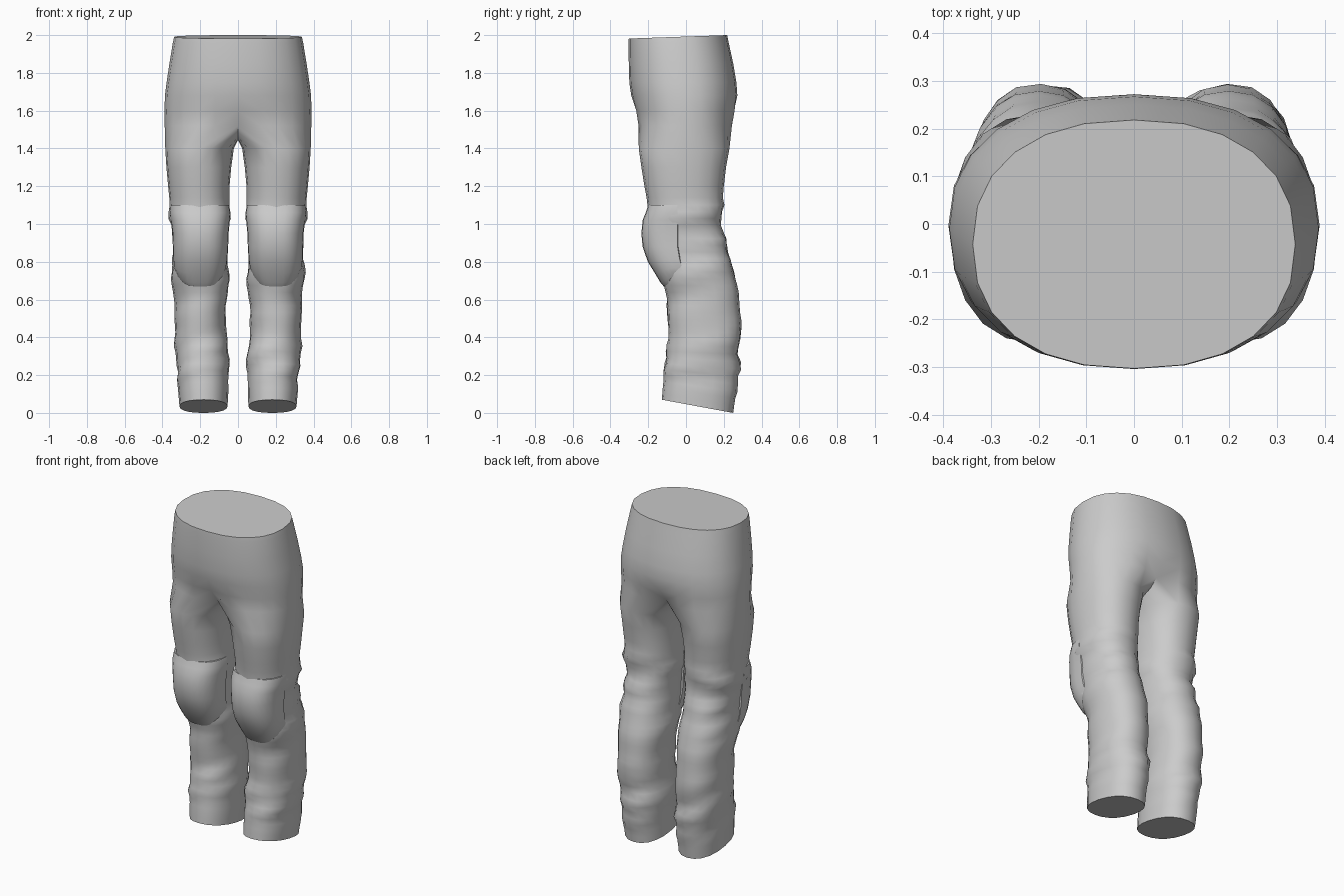
import bpy, bmesh
from math import sin, cos, pi, radians, exp, copysign

if "Cube" in bpy.data.objects:
    bpy.data.objects.remove(bpy.data.objects["Cube"])


def lerp_table(table, z):
    """Interpolate profile rows sorted by falling z."""
    if z >= table[0][0]:
        return table[0][1:]
    for a, b in zip(table, table[1:]):
        if z >= b[0]:
            t = (a[0] - z) / (a[0] - b[0])
            return [p + (q - p) * t for p, q in zip(a[1:], b[1:])]
    return table[-1][1:]


def sup(v, n):
    return copysign(abs(v) ** (2 / n), v)


# z, half width, front y, back y
SEAT = [(2.0, .338, -.303, .218), (1.96, .345, -.304, .226), (1.85, .363, -.303, .25),
        (1.75, .378, -.3, .267), (1.68, .387, -.29, .272), (1.6, .389, -.272, .266),
        (1.52, .388, -.262, .254)]

# z, inner x, outer x, front y, back y
LEG = [(1.46, .012, .387, -.256, .243), (1.4, .022, .385, -.25, .23), (1.3, .036, .379, -.236, .212),
       (1.2, .045, .37, -.22, .2), (1.12, .046, .362, -.205, .19), (1.05, .045, .36, -.2, .186),
       (.95, .055, .345, -.195, .2), (.85, .056, .34, -.175, .225), (.75, .056, .345, -.13, .25),
       (.65, .053, .345, -.11, .278), (.5, .056, .336, -.1, .288), (.38, .058, .328, -.088, .286),
       (.25, .052, .327, -.105, .278), (.12, .052, .317, -.122, .262), (.035, .055, .31, -.128, .25)]

# z, angle centre (degrees), height, outward size: cloth folds
FOLDS = [(1.09, 70, .03, .016), (1.04, 0, .022, .014), (1.04, 180, .022, .012), (.98, 80, .03, -.012),
         (.91, 50, .03, .014), (.86, 110, .025, -.01), (.79, 30, .03, .013), (.71, 200, .04, .014),
         (.72, -20, .04, .012), (.6, -50, .05, -.012), (.55, 190, .05, -.012), (.46, 70, .04, .008),
         (.36, 10, .035, .014), (.33, 95, .03, -.014), (.34, 250, .035, .014), (.26, 100, .025, .018),
         (.27, 190, .035, .012), (.22, -60, .03, .013), (.2, 20, .03, -.012), (.16, 100, .03, .01),
         (.45, 215, .05, -.01)]


def fold(z, ang, side):
    d = 0
    for fz, fa, h, size in FOLDS:
        da = (ang - radians(fa) + pi) % (2 * pi) - pi
        slope = .035 * side * da if fz < .95 else .03 * da
        d += size * exp(-((z - fz - slope) / h) ** 2) * exp(-(da / .95) ** 2)
    return d


def bridge(bm, a, b, closed):
    n = len(a)
    for i in range(n if closed else n - 1):
        j = (i + 1) % n
        bm.faces.new((a[i], a[j], b[j], b[i]))


def finish(bm, name, angle):
    bmesh.ops.remove_doubles(bm, verts=bm.verts, dist=.0005)
    bmesh.ops.recalc_face_normals(bm, faces=bm.faces)
    me = bpy.data.meshes.new(name)
    bm.to_mesh(me)
    bm.free()
    ob = bpy.data.objects.new(name, me)
    bpy.context.collection.objects.link(ob)
    bpy.ops.object.select_all(action='DESELECT')
    ob.select_set(True)
    bpy.context.view_layer.objects.active = ob
    bpy.ops.object.shade_smooth_by_angle(angle=radians(angle))
    return ob


def trouser_half(bm, side):
    # seat: half rings from front centre to back centre
    prev = None
    for k, (z, w, yf, yb) in enumerate(SEAT):
        yc, d = (yf + yb) / 2, (yb - yf) / 2
        ring = []
        for i in range(13):
            t = radians(-90 + 15 * i)
            x, y = w * sup(cos(t), 2.3), yc + d * sup(sin(t), 2.3)
            if i in (0, 12):
                x = 0
            # the centre seam sinks in towards the crotch
            pull = {6: .06, 5: .012}.get(k, 0) * exp(-(x / .07) ** 2)
            y -= copysign(pull, y)
            zz = z + (.035 * (y - .218) if k == 0 else 0)
            ring.append(bm.verts.new((side * x, y, zz)))
        if prev:
            bridge(bm, prev, ring, False)
        else:
            bm.faces.new(ring)
        prev = ring
    # crotch line closes the half ring into a leg loop
    y0, y1 = prev[12].co.y, prev[0].co.y
    for j in range(1, 8):
        t = j / 8
        prev.append(bm.verts.new((0, y0 + (y1 - y0) * t, 1.52 - .075 * sin(pi * t) ** .6)))
    # leg rings
    zs = [1.4, 1.3, 1.2, 1.14] + [1.1 - .0355 * k for k in range(31)]
    for z in zs:
        xi, xo, yf, yb = lerp_table(LEG, z)
        xc, rx, yc, ry = (xi + xo) / 2, (xo - xi) / 2, (yf + yb) / 2, (yb - yf) / 2
        hem = min(1, max(0, (.4 - z) / .365))
        ring = []
        for i in range(20):
            t = radians((i - 6) * 18)
            d = fold(z, t, side) if .08 < z < 1.2 else 0
            x = xc + (rx + d) * sup(cos(t), 2.25)
            y = yc + (ry + d) * sup(sin(t), 2.25)
            ring.append(bm.verts.new((side * x, y, z - hem * .185 * (y - .06))))
        bridge(bm, prev, ring, True)
        prev = ring
    bm.faces.new(prev)


# trousers
bm = bmesh.new()
for s in (1, -1):
    trouser_half(bm, s)
# drop the internal wall edge of the waist lid
bmesh.ops.remove_doubles(bm, verts=bm.verts, dist=.0005)
finish(bm, "trousers", 50)

# z, inner x, outer x, front y: knee pad
PAD = [(1.1, .047, .358, -.2), (1.06, .04, .363, -.213), (1.02, .043, .356, -.23),
       (.95, .05, .347, -.236), (.88, .052, .345, -.23), (.8, .056, .343, -.202),
       (.74, .062, .34, -.165), (.69, .075, .328, -.135), (.67, .085, .315, -.118)]


def knee_pad(side):
    bm = bmesh.new()
    prev, first = None, None
    for z, xi, xo, yf in PAD + [(.69, .11, .29, -.07)]:
        xc, rx = (xi + xo) / 2, (xo - xi) / 2
        low = max(0, (.85 - z) / .18)
        yc = -.045 + .04 * min(1, low)
        ring = []
        for i in range(15):
            t = radians(180 + 180 * i / 14)
            c = sup(cos(t), 2.5)
            ring.append(bm.verts.new((side * (xc + rx * c), yc + (yc - yf) * sup(sin(t), 2.5),
                                      z + .05 * low * c ** 4)))
        # back edge tucked inside the leg
        ring.append(bm.verts.new((side * (xc + rx * .6), yc + .03, z)))
        ring.append(bm.verts.new((side * (xc - rx * .6), yc + .03, z)))
        if prev:
            bridge(bm, prev, ring, True)
        else:
            first = ring
        prev = ring
    bm.faces.new(first)
    bm.faces.new(prev)
    finish(bm, "knee_pad_" + ("left" if side > 0 else "right"), 50)


for s in (1, -1):
    knee_pad(s)
